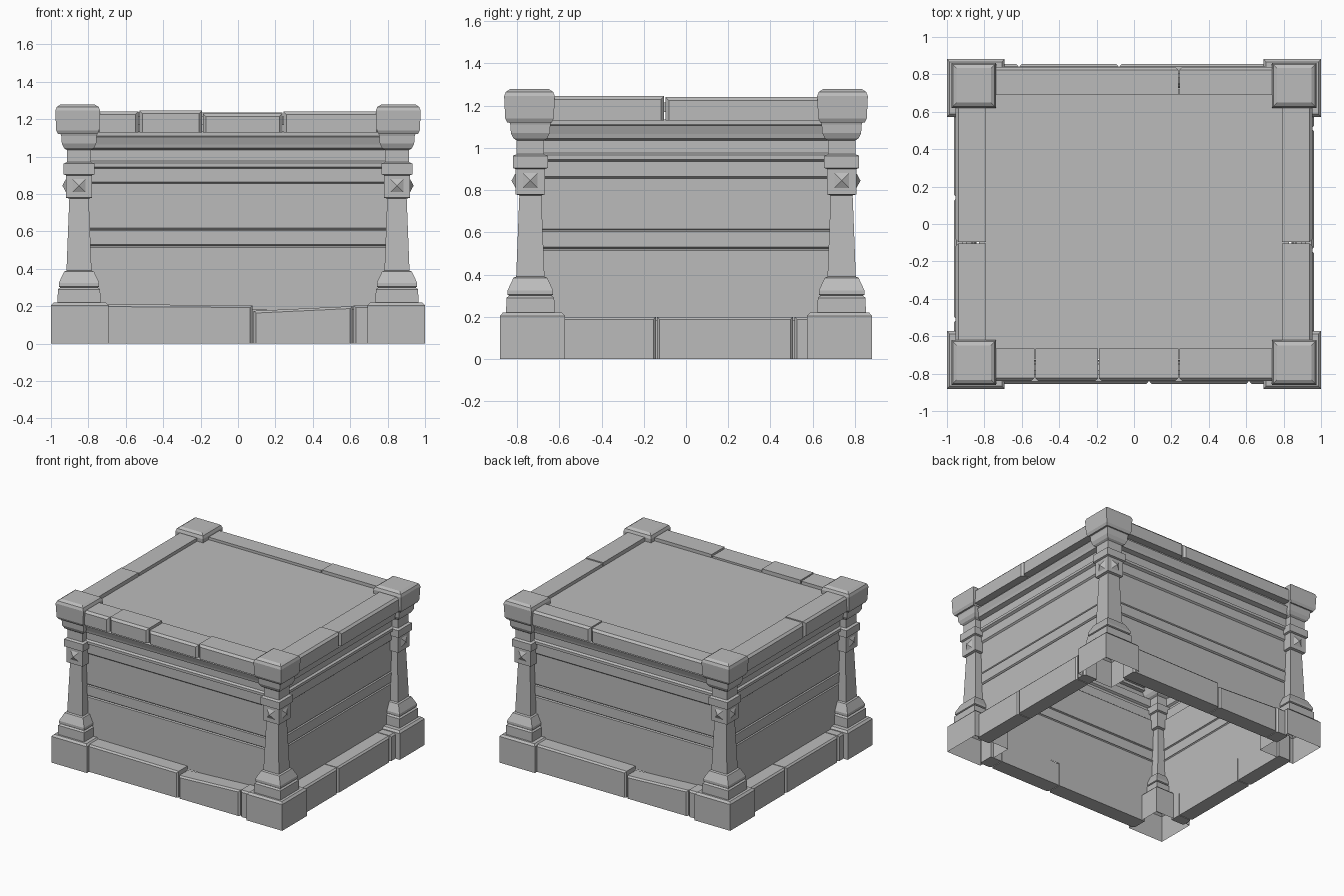
import bpy, bmesh, math
from mathutils import Matrix, Vector

cube = bpy.data.objects.get("Cube")
if cube:
    bpy.data.objects.remove(cube, do_unlink=True)

# One plain stone colour
stone_grey = bpy.data.materials.new("stone_grey")
stone_grey.use_nodes = True
COLOUR = (0.5, 0.5, 0.5, 1)
stone_grey.diffuse_color = COLOUR
stone_grey.node_tree.nodes["Principled BSDF"].inputs["Base Color"].default_value = COLOUR


def finish(name, bm):
    bmesh.ops.recalc_face_normals(bm, faces=bm.faces)
    mesh = bpy.data.meshes.new(name)
    bm.to_mesh(mesh)
    bm.free()
    mesh.materials.append(stone_grey)
    obj = bpy.data.objects.new(name, mesh)
    bpy.context.collection.objects.link(obj)
    return obj


def loft(bm, profile, hx=0.0, hy=0.0, centre=(0, 0), cap_top=True):
    """Rectangular rings of (height, half width) joined bottom to top."""
    rings = []
    for z, off in profile:
        x, y = hx + off, hy + off
        rings.append([bm.verts.new((centre[0] + sx * x, centre[1] + sy * y, z))
                      for sx, sy in ((-1, -1), (1, -1), (1, 1), (-1, 1))])
    for low, high in zip(rings, rings[1:]):
        for i in range(4):
            j = (i + 1) % 4
            bm.faces.new((low[i], low[j], high[j], high[i]))
    if cap_top:
        bm.faces.new(rings[-1])


def stone(name, turn, start, end, inner, outer, z0, top_a, top_b, bevel=0.012):
    """Chamfered block laid along one side; the top may slope."""
    bm = bmesh.new()
    bmesh.ops.create_cube(bm, size=1)
    for v in bm.verts:
        right = v.co.x > 0
        top = top_b if right else top_a
        v.co = Vector((end - 0.003 if right else start + 0.003,
                       -inner if v.co.y > 0 else -outer,
                       top if v.co.z > 0 else z0))
    edges = [e for e in bm.edges
             if all(v.co.y < -inner - 0.01 for v in e.verts)
             and any(v.co.z > z0 + 0.01 for v in e.verts)]
    bmesh.ops.bevel(bm, geom=edges, offset=bevel, segments=1, affect='EDGES')
    bmesh.ops.rotate(bm, verts=bm.verts, cent=(0, 0, 0),
                     matrix=Matrix.Rotation(math.radians(turn), 3, 'Z'))
    return finish(name, bm)


# Panelled walls with grooves and stepped mouldings, open underneath
WALL_X, WALL_Y = 0.85, 0.735
bm = bmesh.new()
loft(bm, [(0.18, 0), (0.515, 0), (0.522, -0.008), (0.53, 0.003), (0.605, 0.003),
          (0.61, -0.006), (0.617, 0), (0.855, 0), (0.865, 0.012), (0.935, 0.012),
          (0.945, 0.03), (0.965, 0.03), (0.975, 0.015), (1.035, 0.015),
          (1.045, 0.05), (1.065, 0.055), (1.105, 0.07), (1.11, 0.045),
          (1.135, 0.045)], WALL_X, WALL_Y, cap_top=False)
finish("walls", bm)

# Recessed top slab
bm = bmesh.new()
loft(bm, [(1.17, 0), (1.215, 0)], 0.83, 0.72)
finish("top_slab", bm)

# Plinth stones: the same layout is turned half way round for opposite sides
for turn, label in ((0, "front"), (180, "back")):
    for i, (a, b, za, zb) in enumerate(((-0.72, 0.08, 0.21, 0.205),
                                        (0.08, 0.615, 0.175, 0.2),
                                        (0.615, 0.72, 0.205, 0.205))):
        stone(f"{label}_plinth_stone_{i + 1}", turn, a, b, WALL_Y, 0.855, 0, za, zb)
for turn, label in ((90, "left"), (270, "right")):
    for i, (a, b) in enumerate(((-0.6, -0.14), (-0.14, 0.51), (0.51, 0.6))):
        stone(f"{label}_plinth_stone_{i + 1}", turn, a, b, WALL_X, 0.962, 0, 0.2, 0.2)

# Rim stones around the top
RIMS = (
    ("front", 0, 0.665, 0.84, ((-0.76, -0.53, 1.24), (-0.53, -0.19, 1.245),
                               (-0.19, 0.24, 1.23), (0.24, 0.76, 1.24))),
    ("back", 180, 0.69, 0.84, ((-0.76, -0.24, 1.24), (-0.24, 0.76, 1.235))),
    ("left", 90, 0.79, 0.955, ((-0.65, -0.1, 1.245), (-0.1, 0.65, 1.24))),
    ("right", 270, 0.79, 0.955, ((-0.65, 0.1, 1.24), (0.1, 0.65, 1.245))),
)
for label, turn, inner, outer, stones in RIMS:
    for i, (a, b, top) in enumerate(stones):
        stone(f"{label}_rim_stone_{i + 1}", turn, a, b, inner, outer, 1.13, top, top, 0.016)

# Corner columns: foot block, turned shaft, cap and outward studs
FOOT = [(0, 0.154), (0.205, 0.154), (0.22, 0.14)]
SHAFT = [(0.21, 0.115), (0.29, 0.113), (0.3, 0.1), (0.305, 0.108), (0.325, 0.108),
         (0.385, 0.08), (0.39, 0.067), (0.775, 0.052), (0.78, 0.07), (0.9, 0.07),
         (0.905, 0.083), (0.962, 0.083), (0.97, 0.065), (1.035, 0.065),
         (1.045, 0.08), (1.07, 0.092), (1.11, 0.095), (1.125, 0.1)]
CAP = [(1.12, 0.08), (1.12, 0.105), (1.14, 0.115), (1.245, 0.12), (1.265, 0.112), (1.278, 0.092)]

for sy, depth in ((-1, "front"), (1, "back")):
    for sx, side in ((-1, "right"), (1, "left")):
        cx, cy = sx * 0.85, sy * 0.737
        bm = bmesh.new()
        loft(bm, FOOT, centre=(sx * 0.846, sy * 0.727))
        finish(f"{depth}_{side}_foot", bm)
        bm = bmesh.new()
        loft(bm, SHAFT, centre=(cx, cy))
        finish(f"{depth}_{side}_column", bm)
        bm = bmesh.new()
        loft(bm, CAP, centre=(sx * 0.857, sy * 0.741))
        finish(f"{depth}_{side}_cap", bm)

        # Pyramid studs on the two outward faces
        bm = bmesh.new()
        for out in (Vector((sx, 0, 0)), Vector((0, sy, 0))):
            spin = out.to_track_quat('Z', 'Y').to_matrix().to_4x4()
            place = Matrix.Translation(Vector((cx, cy, 0.845)) + out * 0.079)
            bmesh.ops.create_cone(bm, cap_ends=False, segments=4, radius1=0.052,
                                  radius2=0, depth=0.02,
                                  matrix=place @ spin @ Matrix.Rotation(math.pi / 4, 4, 'Z'))
        bmesh.ops.remove_doubles(bm, verts=bm.verts, dist=0.0005)
        finish(f"{depth}_{side}_studs", bm)
